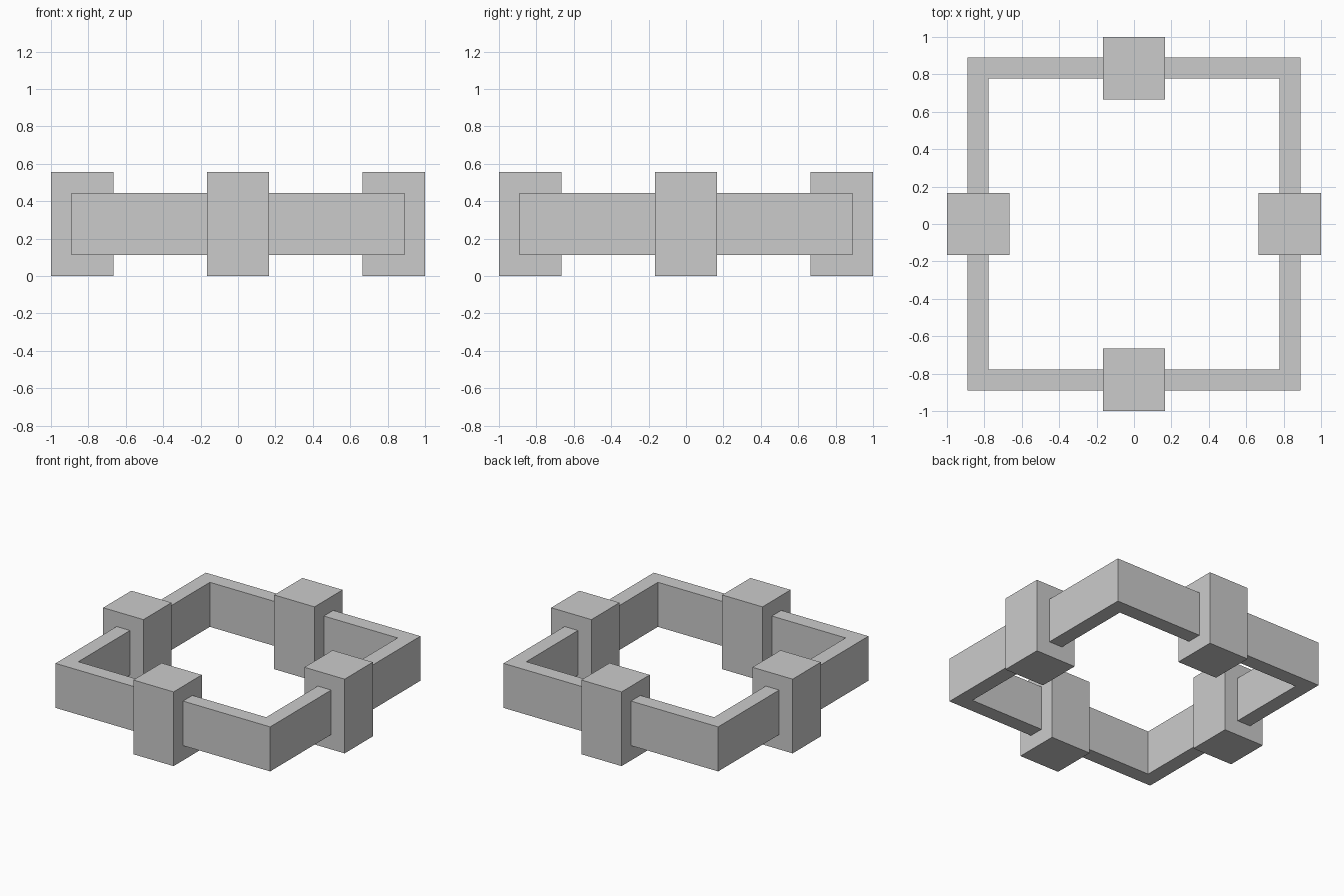
import bpy
import bmesh
from math import cos, sin, pi

if "Cube" in bpy.data.objects:
    bpy.data.objects.remove(bpy.data.objects["Cube"])

U = 1 / 9  # design module: the model is 18 modules wide


def new_object(name, bm):
    bmesh.ops.recalc_face_normals(bm, faces=bm.faces)
    mesh = bpy.data.meshes.new(name)
    bm.to_mesh(mesh)
    bm.free()
    obj = bpy.data.objects.new(name, mesh)
    bpy.context.collection.objects.link(obj)
    return obj


def square_loop(bm, half, z):
    return [bm.verts.new((sx * half, sy * half, z))
            for sx, sy in ((-1, -1), (1, -1), (1, 1), (-1, 1))]


# Square frame: a rectangular section swept round four mitred corners
bm = bmesh.new()
section = [(8 * U, U), (8 * U, 4 * U), (7 * U, 4 * U), (7 * U, U)]
loops = [square_loop(bm, half, z) for half, z in section]
for a, b in zip(loops, loops[1:] + loops[:1]):
    for i in range(4):
        j = (i + 1) % 4
        bm.faces.new((a[i], a[j], b[j], b[i]))
new_object("square_frame", bm)

# Four upright blocks clasping the middle of each side
for i, side in enumerate(("right", "back", "left", "front")):
    bm = bmesh.new()
    bmesh.ops.create_cube(bm, size=1)
    bmesh.ops.scale(bm, vec=(3 * U, 3 * U, 5 * U), verts=bm.verts)
    block = new_object(side + "_block", bm)
    angle = i * pi / 2
    block.location = (7.5 * U * cos(angle), 7.5 * U * sin(angle), 2.5 * U)
